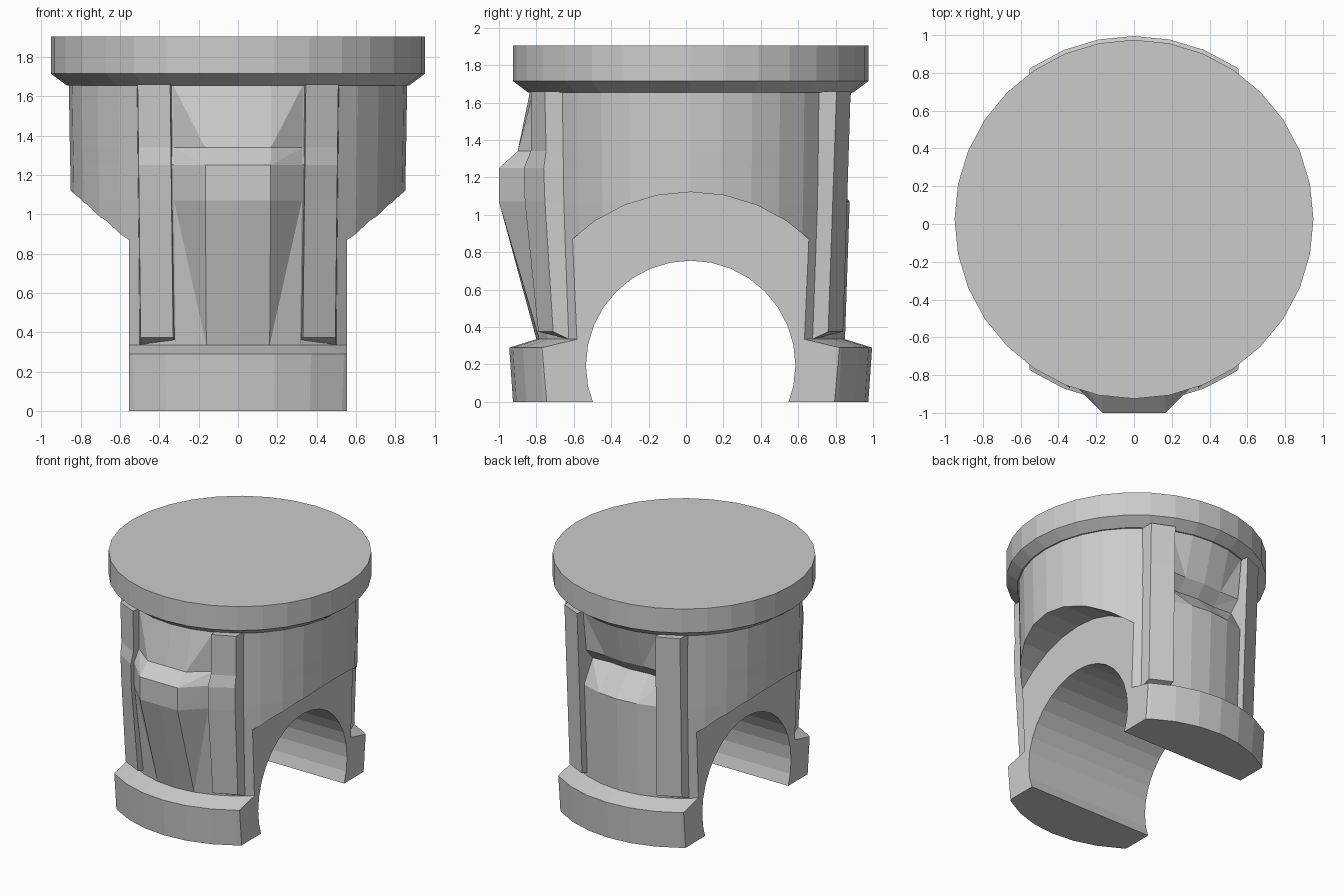
import bpy, bmesh, math
from mathutils import Matrix

cube = bpy.data.objects.get("Cube")
if cube:
    bpy.data.objects.remove(cube, do_unlink=True)

CY = 0.025          # y of the turning axis
N = 32              # sides of every round part
STEP = 2 * math.pi / N

grey = bpy.data.materials.new("plain_grey")
grey.use_nodes = True
grey.diffuse_color = (0.6, 0.6, 0.6, 1)
grey.node_tree.nodes["Principled BSDF"].inputs["Base Color"].default_value = (0.6, 0.6, 0.6, 1)


def finish(name, bm):
    """Turn a bmesh into a flat shaded grey object."""
    bmesh.ops.recalc_face_normals(bm, faces=bm.faces)
    mesh = bpy.data.meshes.new(name)
    bm.to_mesh(mesh)
    bm.free()
    mesh.materials.append(grey)
    obj = bpy.data.objects.new(name, mesh)
    bpy.context.collection.objects.link(obj)
    return obj


def stack(name, rings, split=lambda i, k: False):
    """Skin a stack of closed rings; split picks quads cut into triangles."""
    bm = bmesh.new()
    rows = [[bm.verts.new(p) for p in ring] for ring in rings]
    n = len(rows[0])
    for i in range(len(rows) - 1):
        low, high = rows[i], rows[i + 1]
        for k in range(n):
            j = (k + 1) % n
            way = split(i, k)
            if way == "out":
                bm.faces.new((low[k], low[j], high[j]))
                bm.faces.new((low[k], high[j], high[k]))
            elif way == "in":
                bm.faces.new((low[k], low[j], high[k]))
                bm.faces.new((low[j], high[j], high[k]))
            else:
                bm.faces.new((low[k], low[j], high[j], high[k]))
    bm.faces.new(rows[0][::-1])
    bm.faces.new(rows[-1])
    return finish(name, bm)


def polar(r, k, z):
    return (r * math.sin(k * STEP), CY - r * math.cos(k * STEP), z)


# Body profile: flared foot, then a gently widening barrel
PROFILE = [(0.95, 0), (0.97, 0.29), (0.825, 0.335), (0.85, 1.07),
           (0.853, 1.25), (0.855, 1.34), (0.86, 1.655)]
# Front bulge distance from the axis, and rear niche depth, by ring:
# the two values are for the middle columns and the edge columns
BULGE = {3: (1.025, 0.865), 4: (1.025, 0.865), 5: (0.925, 0.80)}
NICHE = {4: (0.16, 0.10), 5: (0.08, 0.03)}


def body_point(i, k):
    r, z = PROFILE[i]
    x, y, z = polar(r, k, z)
    front, back = min(k, N - k), abs(k - N // 2)
    if front <= 2 and i in BULGE:
        y = CY - BULGE[i][front == 2]
    if back <= 2 and i in NICHE:
        y -= NICHE[i][back == 2]
    return (x, y, z)


def body_split(i, k):
    """Triangles beside the bulge and niche, mirrored about the middle."""
    if i < 2:
        return False
    if k in (1, 2, 17, 18):
        return "out"
    if k in (29, 30, 13, 14):
        return "in"
    return False


body = stack("body", [[body_point(i, k) for k in range(N)]
                      for i in range(len(PROFILE))], body_split)


# Round cutters along x: a through bore and a wider arch at each side
def bar(name, radius, x, length):
    bm = bmesh.new()
    bmesh.ops.create_cone(bm, cap_ends=True, segments=N, radius1=radius,
                          radius2=radius, depth=length)
    bmesh.ops.transform(bm, verts=bm.verts, matrix=Matrix.Translation((x, CY, 0.195))
                        @ Matrix.Rotation(math.pi / 2, 4, "Y"))
    obj = finish(name, bm)
    obj.hide_render = True
    return obj


cutters = [bar("bore_cutter", 0.56, 0, 3)]
for side in (-1, 1):
    cutters.append(bar("arch_cutter", 0.927, side * (0.553 + 0.5), 1))
for cutter in cutters:
    mod = body.modifiers.new(cutter.name, "BOOLEAN")
    mod.operation = "DIFFERENCE"
    mod.solver = "EXACT"
    mod.object = cutter
bpy.context.view_layer.update()
cut_mesh = bpy.data.meshes.new_from_object(
    body.evaluated_get(bpy.context.evaluated_depsgraph_get()))
body.modifiers.clear()
body.data = cut_mesh
for cutter in cutters:
    bpy.data.objects.remove(cutter, do_unlink=True)

# Lid with a chamfered underside
stack("lid", [[polar(r, k, z) for k in range(N)]
              for r, z in ((0.87, 1.655), (0.95, 1.715), (0.95, 1.905))])


# Four upright ribs; the front pair bows out beside the bulge
def rib(name, sx, sy):
    rings = []
    for z, bow in ((0.375, 0), (1.07, 1), (1.25, 1), (1.34, 0.2), (1.66, 0)):
        t = (z - 0.375) / 1.285
        if sy > 0:
            bow = 0
        shift = 0.015 * (1 - t)
        inner = 0.815 + 0.04 * t + 0.05 * bow
        outer = 0.735 + 0.045 * t + 0.02 * bow
        root_z = 0.335 if t == 0 else z
        points = ((0.325, 0.65, root_z), (0.345, inner, z),
                  (0.51, outer, z), (0.515, 0.65, root_z))
        rings.append([(sx * (x - shift), CY + sy * y, h) for x, y, h in points])
    stack(name, rings)


for sy, place in ((-1, "front"), (1, "back")):
    for sx, side in ((-1, "right"), (1, "left")):
        rib(f"{place}_{side}_rib", sx, sy)
